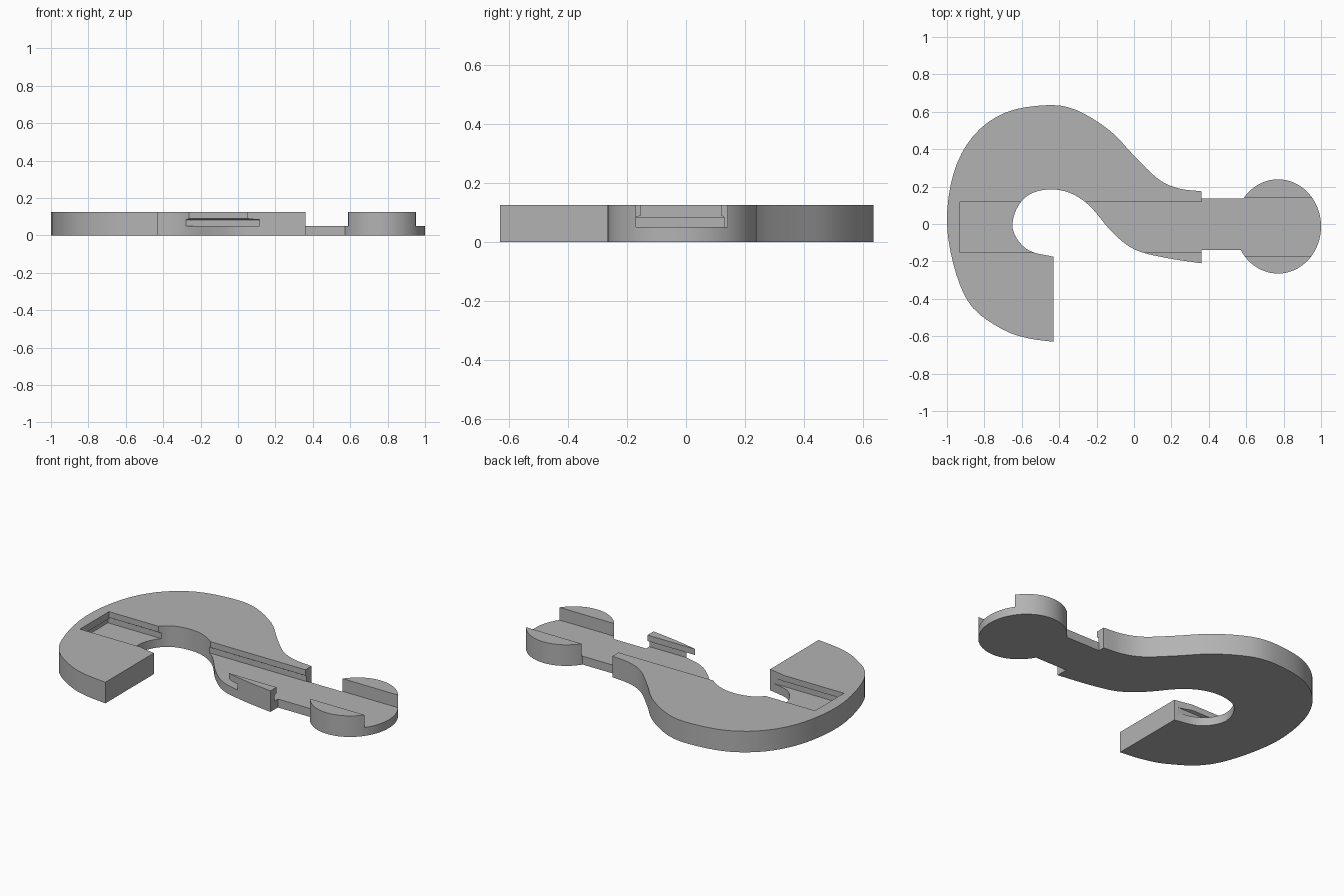
import bpy, bmesh, math
from mathutils import Vector

cube = bpy.data.objects.get("Cube")
if cube:
    bpy.data.objects.remove(cube)

THICK, FLOOR = 0.125, 0.05

grey = bpy.data.materials.new("plain_grey")
grey.use_nodes = True
grey.diffuse_color = (0.45, 0.45, 0.45, 1)
grey.node_tree.nodes["Principled BSDF"].inputs["Base Color"].default_value = (0.45, 0.45, 0.45, 1)


def prism(name, corners, offset):
    """Extrude a flat polygon of 3D corners along an offset."""
    bm = bmesh.new()
    face = bm.faces.new([bm.verts.new(c) for c in corners])
    new = bmesh.ops.extrude_face_region(bm, geom=[face])["geom"]
    bmesh.ops.translate(bm, vec=offset, verts=[v for v in new if isinstance(v, bmesh.types.BMVert)])
    bmesh.ops.recalc_face_normals(bm, faces=bm.faces)
    mesh = bpy.data.meshes.new(name)
    bm.to_mesh(mesh)
    bm.free()
    mesh.materials.append(grey)
    obj = bpy.data.objects.new(name, mesh)
    bpy.context.collection.objects.link(obj)
    return obj


def slab(name, outline, height):
    return prism(name, [(x, y, 0) for x, y in outline], (0, 0, height))


def channel(name, section, x0, x1):
    return prism(name, [(x0, y, z) for y, z in section], (x1 - x0, 0, 0))


def rect(a0, a1, b0, b1):
    return [(a0, b0), (a1, b0), (a1, b1), (a0, b1)]


def combine(obj, other, operation):
    """Apply a boolean and discard the second solid."""
    mod = obj.modifiers.new(operation, "BOOLEAN")
    mod.operation, mod.object, mod.solver = operation, other, "EXACT"
    bpy.ops.object.select_all(action="DESELECT")
    bpy.context.view_layer.objects.active = obj
    obj.select_set(True)
    bpy.ops.object.modifier_apply(modifier=mod.name)
    bpy.data.objects.remove(other)


def spline(points, steps=4):
    """Smooth curve through the points."""
    p = [Vector(q) for q in points]
    p = [2 * p[0] - p[1]] + p + [2 * p[-1] - p[-2]]
    out = []
    for a, b, c, d in zip(p, p[1:], p[2:], p[3:]):
        for i in range(steps):
            t = i / steps
            out.append(0.5 * (2 * b + (c - a) * t + (2 * a - 5 * b + 4 * c - d) * t ** 2
                              + (3 * b - a - 3 * c + d) * t ** 3))
    return out + [p[-2]]


# Curved hook body
outer = spline([(-.43, -.63), (-.57, -.61), (-.70, -.565), (-.86, -.45), (-.95, -.27), (-1, 0),
                (-.965, .27), (-.86, .47), (-.69, .595), (-.47, .635), (-.31, .61), (-.13, .5),
                (0, .365), (.13, .24), (.24, .19), (.36, .175)])
inner = spline([(.36, -.21), (.165, -.18), (0, -.135), (-.12, -.04), (-.235, .095), (-.34, .165),
                (-.45, .185), (-.555, .16), (-.62, .095), (-.65, 0), (-.625, -.08),
                (-.555, -.145), (-.43, -.175)])
body = slab("hook_body", outer + inner, THICK)

# Lipped channel along the body, with an undercut at its closed end
section = [(-.17, FLOOR), (.13, FLOOR), (.13, .083), (.118, .09), (.118, .2),
           (-.153, .2), (-.153, .09), (-.17, .083)]
combine(body, channel("channel_cutter", section, -.93, .5), "DIFFERENCE")
combine(body, channel("undercut_cutter", rect(-.17, .13, FLOOR, .083), -.945, -.8), "DIFFERENCE")

# Round end knob with a plain open channel
knob = slab("end_knob", [(.77 + .23 * math.cos(math.tau * i / 64), -.013 + .252 * math.sin(math.tau * i / 64))
                         for i in range(64)], THICK)
combine(knob, channel("knob_cutter", rect(-.17, .14, FLOOR, .2), .4, 1.1), "DIFFERENCE")

# Thin neck joining body and knob
combine(body, slab("neck", rect(.3, .7, -.14, .135), FLOOR), "UNION")
combine(body, knob, "UNION")

bpy.ops.object.select_all(action="DESELECT")
body.select_set(True)
bpy.context.view_layer.objects.active = body
bpy.ops.object.shade_smooth_by_angle(angle=math.radians(30))
